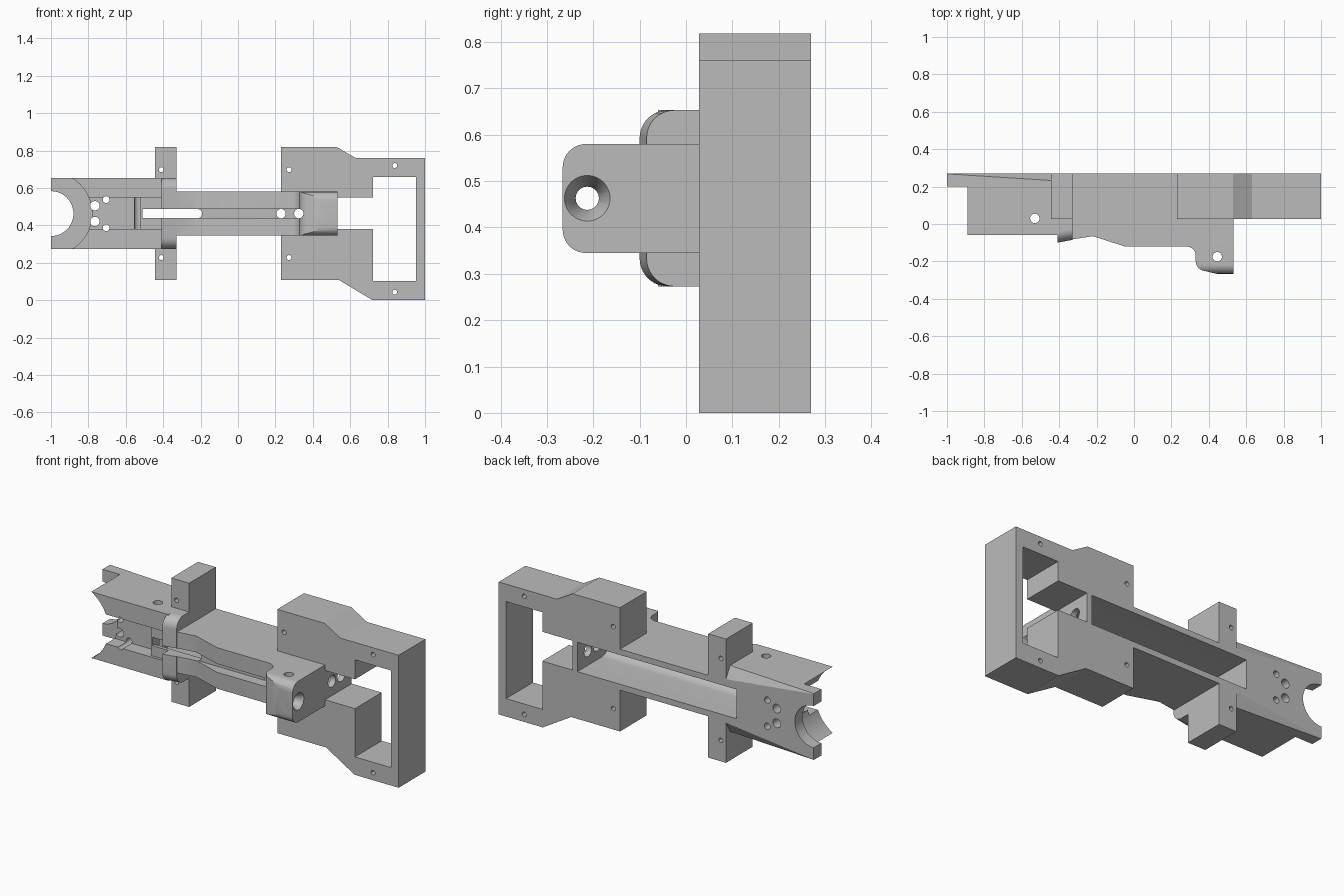
import bpy, bmesh
from math import cos, sin, pi, radians

cube = bpy.data.objects.get("Cube")
if cube:
    bpy.data.objects.remove(cube, do_unlink=True)

grey = bpy.data.materials.new("plain_grey")
grey.use_nodes = True
colour = (0.5, 0.5, 0.5, 1)
grey.diffuse_color = colour
grey.node_tree.nodes["Principled BSDF"].inputs["Base Color"].default_value = colour

MID = 0.463  # height of the long centre line


def place(axis, a, b, t):
    return {"x": (t, a, b), "y": (a, t, b), "z": (a, b, t)}[axis]


def loft(name, axis, sections):
    """Solid through matching 2D sections [(position, points), ...]."""
    bm = bmesh.new()
    rings = [[bm.verts.new(place(axis, a, b, t)) for a, b in pts] for t, pts in sections]
    for r, s in zip(rings, rings[1:]):
        for i in range(len(r)):
            j = (i + 1) % len(r)
            bm.faces.new((r[i], r[j], s[j], s[i]))
    bm.faces.new(rings[0])
    bm.faces.new(rings[-1])
    bmesh.ops.recalc_face_normals(bm, faces=bm.faces)
    mesh = bpy.data.meshes.new(name)
    bm.to_mesh(mesh)
    bm.free()
    mesh.materials.append(grey)
    ob = bpy.data.objects.new(name, mesh)
    bpy.context.collection.objects.link(ob)
    return ob


def prism(name, axis, pts, lo, hi):
    return loft(name, axis, [(lo, pts), (hi, pts)])


def rect(a0, a1, b0, b1):
    return [(a0, b0), (a1, b0), (a1, b1), (a0, b1)]


def arc(ca, cb, r, start, end, n=10):
    return [(ca + r * cos(radians(start + (end - start) * i / n)),
             cb + r * sin(radians(start + (end - start) * i / n))) for i in range(n + 1)]


def ring(ca, cb, r, n=40):
    return arc(ca, cb, r, 0, 360, n)[:-1]


def rounded_front(y0, y1, z0, z1, r):
    """Rectangle in y, z with both front corners rounded."""
    return (arc(y0 + r, z1 - r, r, 90, 180) + arc(y0 + r, z0 + r, r, 180, 270)
            + [(y1, z0), (y1, z1)])


def combine(ob, other, operation):
    mod = ob.modifiers.new(operation, "BOOLEAN")
    mod.operation, mod.solver, mod.object = operation, "EXACT", other
    bpy.context.view_layer.update()
    graph = bpy.context.evaluated_depsgraph_get()
    mesh = bpy.data.meshes.new_from_object(ob.evaluated_get(graph))
    ob.modifiers.clear()
    ob.data = mesh
    bpy.data.objects.remove(other, do_unlink=True)


def cut(ob, axis, pts, lo, hi):
    combine(ob, prism("cutter", axis, pts, lo, hi), "DIFFERENCE")


# Long centre beam with the raised end block, rounded along its front edges
beam_side = ([(-0.36, 0.27), (-0.36, -0.09), (-0.33, -0.082), (-0.22, -0.065), (-0.05, -0.12)]
             + arc(0.28, -0.17, 0.05, 90, 0) + arc(0.38, -0.2, 0.05, 180, 250, 6)
             + [(0.44, -0.266), (0.533, -0.266), (0.533, 0.27)])
frame = prism("grip_frame", "z", beam_side, 0.345, 0.58)
combine(frame, prism("rounding", "x", rounded_front(-0.266, 0.4, 0.345, 0.58, 0.05), -1, 1),
        "INTERSECT")

# Wide left section, back edges chamfered increasingly towards the cross post


def wide_section(dy, dz):
    return [(-0.06, 0.273), (-0.06, 0.653), (0.27 - dy, 0.653), (0.27, 0.653 - dz),
            (0.27, 0.273 + dz), (0.27 - dy, 0.273)]


left = loft("left_section", "x", [(-1, wide_section(0.002, 0.002)),
                                  (-0.4, wide_section(0.04, 0.07))])
cut(left, "y", ring(-1, MID, 0.22, 64), -0.3, 0.2)
cut(left, "y", ring(-1, MID, 0.12, 64), -0.3, 0.4)
cut(left, "x", rect(-0.3, 0.02, 0.38, 0.548), -1.1, -0.52)
cut(left, "x", rect(-0.3, -0.045, 0.38, 0.548), -0.53, -0.3)
for side in (-1, 1):
    cut(left, "y", ring(-0.765, MID + side * 0.042, 0.025), -0.3, 0.4)
    cut(left, "y", ring(-0.705, MID + side * 0.075, 0.018), -0.3, 0.4)
combine(frame, left, "UNION")

# Rounded saddle where the beam meets the wide section
saddle = loft("saddle", "x", [(-0.41, rounded_front(-0.1, 0.05, 0.273, 0.653, 0.06)),
                              (-0.33, rounded_front(-0.085, 0.05, 0.273, 0.653, 0.06))])
combine(frame, saddle, "UNION")

# Cross post
combine(frame, prism("cross_post", "y", rect(-0.443, -0.33, 0.108, 0.818), 0.028, 0.27), "UNION")

# Right bracket with its window and notch
outline = [(0.23, 0.818), (0.53, 0.818), (0.63, 0.76), (1, 0.76), (1, 0),
           (0.72, 0), (0.54, 0.108), (0.23, 0.108)]
bracket = prism("bracket", "y", outline, 0.028, 0.27)
cut(bracket, "y", rect(0.723, 0.953, 0.103, 0.66), -0.1, 0.4)
cut(bracket, "y", rect(0.533, 0.8, 0.38, 0.548), -0.1, 0.4)
combine(frame, bracket, "UNION")

# Round-bottomed channel along the back
channel = arc(0.055, MID, 0.084, 90, 270, 24) + [(0.4, MID - 0.084), (0.4, MID + 0.084)]
cut(frame, "x", channel, -0.51, 0.5)

# Front slot, then the shallow groove that continues it
slot = [(-0.51, MID - 0.024), (-0.51, MID + 0.024)] + arc(-0.215, MID, 0.024, 90, -90)
cut(frame, "y", slot, -0.3, 0.2)
cut(frame, "y", rect(-0.25, 0.365, MID - 0.024, MID + 0.024), -0.22, -0.06)

# Holes front to back
for x in (0.23, 0.325):
    cut(frame, "y", ring(x, MID, 0.025), -0.3, 0.1)
for x, z in ((-0.41, 0.698), (-0.41, 0.228), (0.273, 0.698), (0.273, 0.228),
             (0.838, 0.72), (0.838, 0.043)):
    cut(frame, "y", ring(x, z, 0.013, 24), -0.1, 0.4)

# Pin holes through the height
for x, y in ((-0.53, 0.03), (0.445, -0.175)):
    cut(frame, "z", ring(x, y, 0.025), -0.1, 1)

# Countersunk long hole in the end block and two holes in the end wall
cut(frame, "x", ring(-0.213, MID, 0.025), 0.2, 0.6)
combine(frame, loft("countersink", "x", [(0.48, ring(-0.213, MID, 0.02)),
                                         (0.54, ring(-0.213, MID, 0.053))]), "DIFFERENCE")
for y in (0.09, 0.175):
    cut(frame, "x", ring(y, MID, 0.034), 0.45, 0.6)

bpy.ops.object.select_all(action="DESELECT")
frame.select_set(True)
bpy.context.view_layer.objects.active = frame
bpy.ops.object.shade_smooth_by_angle(angle=radians(30))
